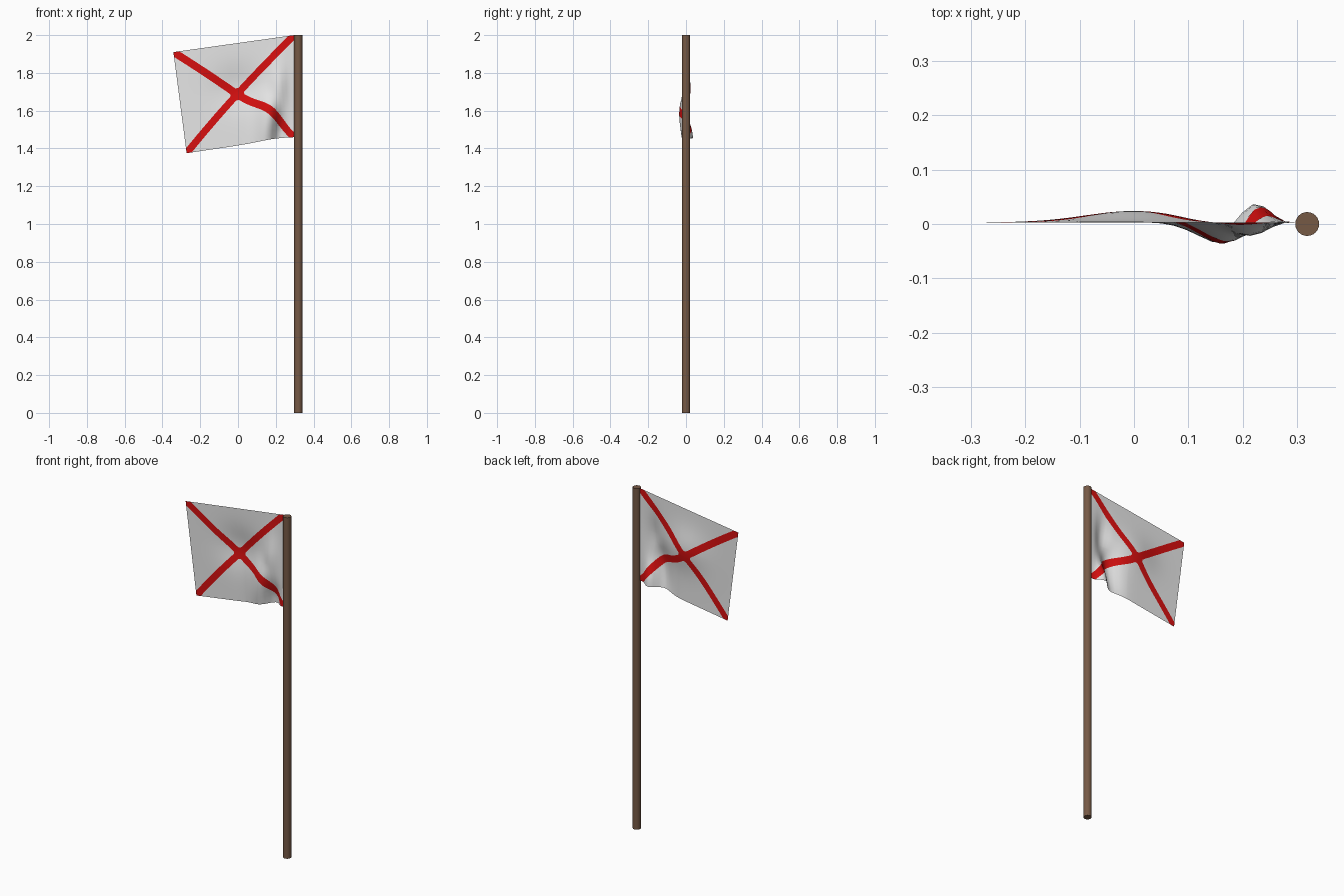
import bpy, bmesh, math
from mathutils import Vector

if "Cube" in bpy.data.objects:
    bpy.data.objects.remove(bpy.data.objects["Cube"])


def material(name, rgb):
    m = bpy.data.materials.new(name)
    m.diffuse_color = (*rgb, 1)
    m.use_nodes = True
    m.node_tree.nodes["Principled BSDF"].inputs["Base Color"].default_value = m.diffuse_color
    return m


WOOD = material("brown wood", (0.18, 0.10, 0.06))
WHITE = material("white cloth", (0.8, 0.8, 0.8))
RED = material("red cloth", (0.68, 0.005, 0.005))

# Pole
bpy.ops.mesh.primitive_cylinder_add(vertices=24, radius=0.022, depth=2, location=(0.319, 0, 1))
pole = bpy.context.object
pole.name = "pole"
pole.data.materials.append(WOOD)
bpy.ops.object.shade_smooth_by_angle(angle=math.radians(40))

# Flag corners: top and bottom at the pole, top and bottom at the free end
POLE_TOP, POLE_LOW = Vector((0.298, 0.003, 2.0)), Vector((0.298, 0.003, 1.46))
FREE_TOP, FREE_LOW = Vector((-0.342, 0.003, 1.91)), Vector((-0.272, 0.003, 1.375))
BAND, HUB = 0.048, 0.06

# Ripples in the cloth: x, z, spread x, spread z, shift (x, y, z)
RIPPLES = [
    (0.215, 1.46, 0.03, 0.07, (0, 0.046, 0)),
    (0.155, 1.54, 0.045, 0.11, (0, -0.042, 0)),
    (0.215, 1.74, 0.03, 0.08, (0, -0.022, 0)),
    (0.00, 1.72, 0.09, 0.08, (0, 0.021, 0)),
    (0.16, 1.58, 0.07, 0.08, (0.015, 0, 0.035)),
]


def cloth(u, v):
    """Map the flat unit square (u away from pole, v up) to the rippled flag."""
    p = POLE_LOW.lerp(POLE_TOP, v).lerp(FREE_LOW.lerp(FREE_TOP, v), u)
    hold = min(1, u / 0.08)
    out = p.copy()
    for x, z, sx, sz, shift in RIPPLES:
        w = math.exp(-((p.x - x) / sx) ** 2 / 2 - ((p.z - z) / sz) ** 2 / 2)
        out += Vector(shift) * w * hold
    return out


# Flat square, cut along the edges of the diagonal bands and the centre square
bm = bmesh.new()
bmesh.ops.create_grid(bm, x_segments=28, y_segments=28, size=0.5)
cuts = []
for s in (-1, 1):
    cuts += [((s * BAND, 0, 0), (1, -1, 0)), ((s * BAND, 0, 0), (1, 1, 0)),
             ((s * HUB, 0, 0), (1, 0, 0)), ((0, s * HUB, 0), (0, 1, 0))]
for co, no in cuts:
    bmesh.ops.bisect_plane(bm, geom=bm.verts[:] + bm.edges[:] + bm.faces[:],
                           plane_co=co, plane_no=no, dist=1e-5)

# Red diagonal cross
for f in bm.faces:
    c = f.calc_center_median()
    band = min(abs(c.x - c.y), abs(c.x + c.y)) < BAND
    hub = max(abs(c.x), abs(c.y)) < HUB
    f.material_index = 1 if band or hub else 0
    f.smooth = True

for v in bm.verts:
    v.co = cloth(v.co.x + 0.5, v.co.y + 0.5)
bmesh.ops.reverse_faces(bm, faces=bm.faces[:])

mesh = bpy.data.meshes.new("flag")
bm.to_mesh(mesh)
bm.free()
mesh.materials.append(WHITE)
mesh.materials.append(RED)
flag = bpy.data.objects.new("flag", mesh)
bpy.context.collection.objects.link(flag)
